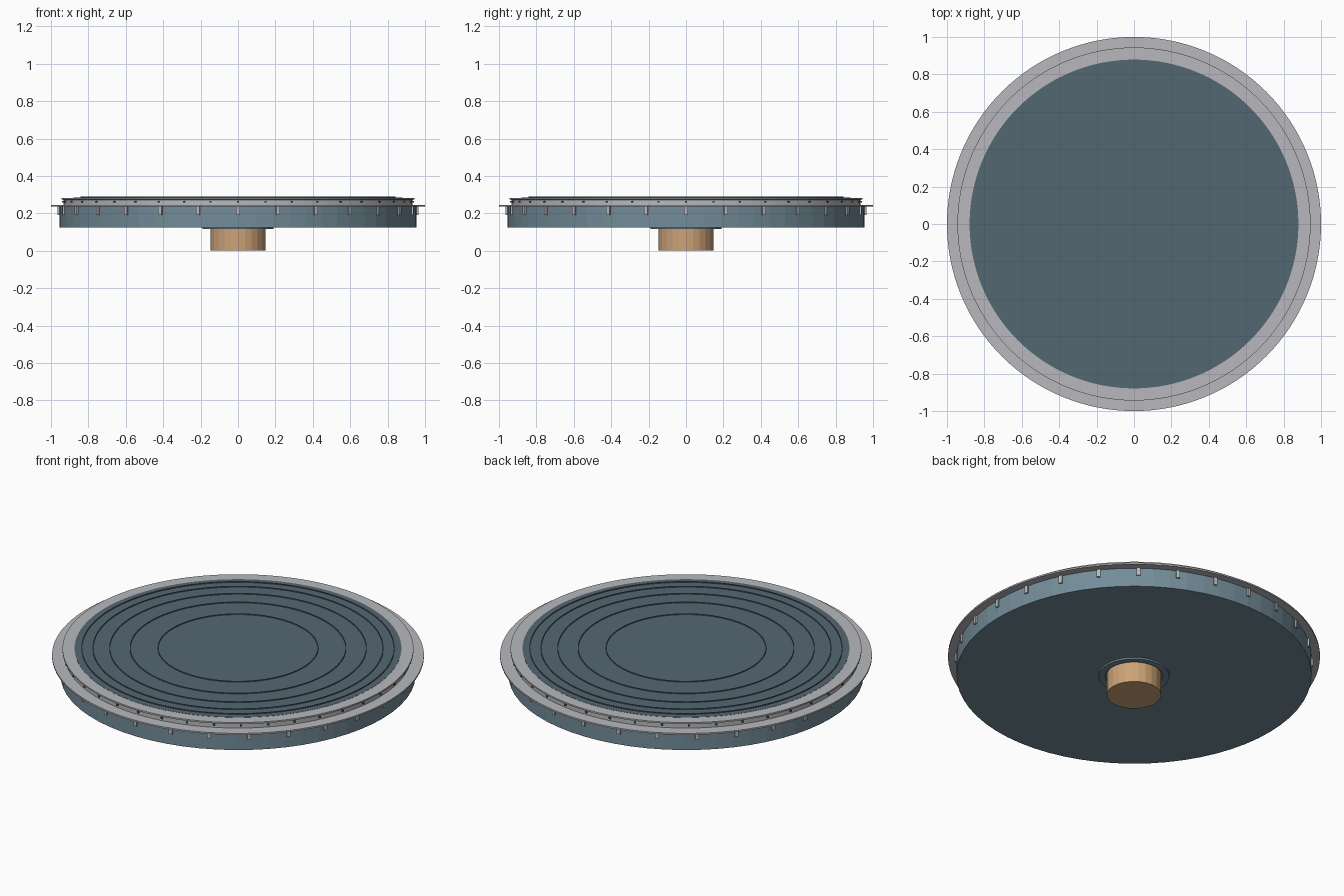
import bpy
import bmesh
from math import cos, sin, tau
from mathutils import Matrix

cube = bpy.data.objects.get("Cube")
if cube:
    bpy.data.objects.remove(cube, do_unlink=True)


def linear(c):
    c /= 255
    return c / 12.92 if c <= 0.04045 else ((c + 0.055) / 1.055) ** 2.4


def material(name, rgb):
    mat = bpy.data.materials.new(name)
    mat.use_nodes = True
    color = [linear(c) for c in rgb] + [1]
    mat.diffuse_color = color
    mat.node_tree.nodes["Principled BSDF"].inputs["Base Color"].default_value = color
    return mat


steel_blue = material("steel blue", (115, 140, 153))
dark_blue = material("dark slate blue", (84, 103, 114))
grey = material("light grey", (184, 185, 189))
tan = material("tan", (204, 163, 119))


def finish(name, bm, mat):
    bmesh.ops.recalc_face_normals(bm, faces=bm.faces)
    mesh = bpy.data.meshes.new(name)
    bm.to_mesh(mesh)
    bm.free()
    mesh.materials.append(mat)
    obj = bpy.data.objects.new(name, mesh)
    bpy.context.collection.objects.link(obj)
    return obj


def lathe(name, profile, mat, sides=96, closed=False):
    """Turn an (r, z) outline around z; closed outlines make rings, open ones get caps."""
    bm = bmesh.new()
    loops = [[bm.verts.new((r * cos(tau * i / sides), r * sin(tau * i / sides), z))
              for i in range(sides)] for r, z in profile]
    pairs = list(zip(loops, loops[1:]))
    if closed:
        pairs.append((loops[-1], loops[0]))
    else:
        bm.faces.new(loops[0])
        bm.faces.new(loops[-1])
    for a, b in pairs:
        for i in range(sides):
            j = (i + 1) % sides
            bm.faces.new((a[i], a[j], b[j], b[i]))
    return finish(name, bm, mat)


def ring(name, r0, r1, z0, z1, mat, sides=96):
    return lathe(name, [(r0, z0), (r1, z0), (r1, z1), (r0, z1)], mat, sides, True)


def blocks(name, count, radius, z, size, mat):
    """Small boxes spaced evenly around the rim."""
    bm = bmesh.new()
    for i in range(count):
        place = (Matrix.Rotation(tau * i / count, 4, "Z")
                 @ Matrix.Translation((radius, 0, z)) @ Matrix.Diagonal((*size, 1)))
        bmesh.ops.create_cube(bm, size=1, matrix=place)
    return finish(name, bm, mat)


# Hub and its mounting collar
lathe("hub", [(0.147, 0), (0.147, 0.124)], tan, 24)
ring("hub_collar", 0.155, 0.19, 0.115, 0.127, steel_blue, 48)

# Main drum with a thin projecting flange
lathe("drum", [(0.955, 0.125), (0.955, 0.236)], steel_blue, 64)
lathe("flange", [(1.0, 0.236), (1.0, 0.245)], grey, 128)

# Stepped upper rim
lathe("upper_rim", [(0.932, 0.245), (0.932, 0.272), (0.944, 0.274),
                    (0.944, 0.283), (0.878, 0.283), (0.878, 0.245)],
      grey, 128, True)

# Playing surface with fine raised rings
lathe("top_surface", [(0.879, 0.246), (0.879, 0.284)], dark_blue, 128)
for n, r in enumerate((0.43, 0.58, 0.69, 0.78, 0.84), 1):
    ring(f"surface_ring_{n}", r - 0.002, r + 0.002, 0.283, 0.289, dark_blue, 128)

# Lugs on the drum and small studs on the upper rim
blocks("drum_lugs", 28, 0.956, 0.213, (0.016, 0.02, 0.045), grey)
blocks("rim_studs", 40, 0.934, 0.262, (0.012, 0.01, 0.01), dark_blue)
